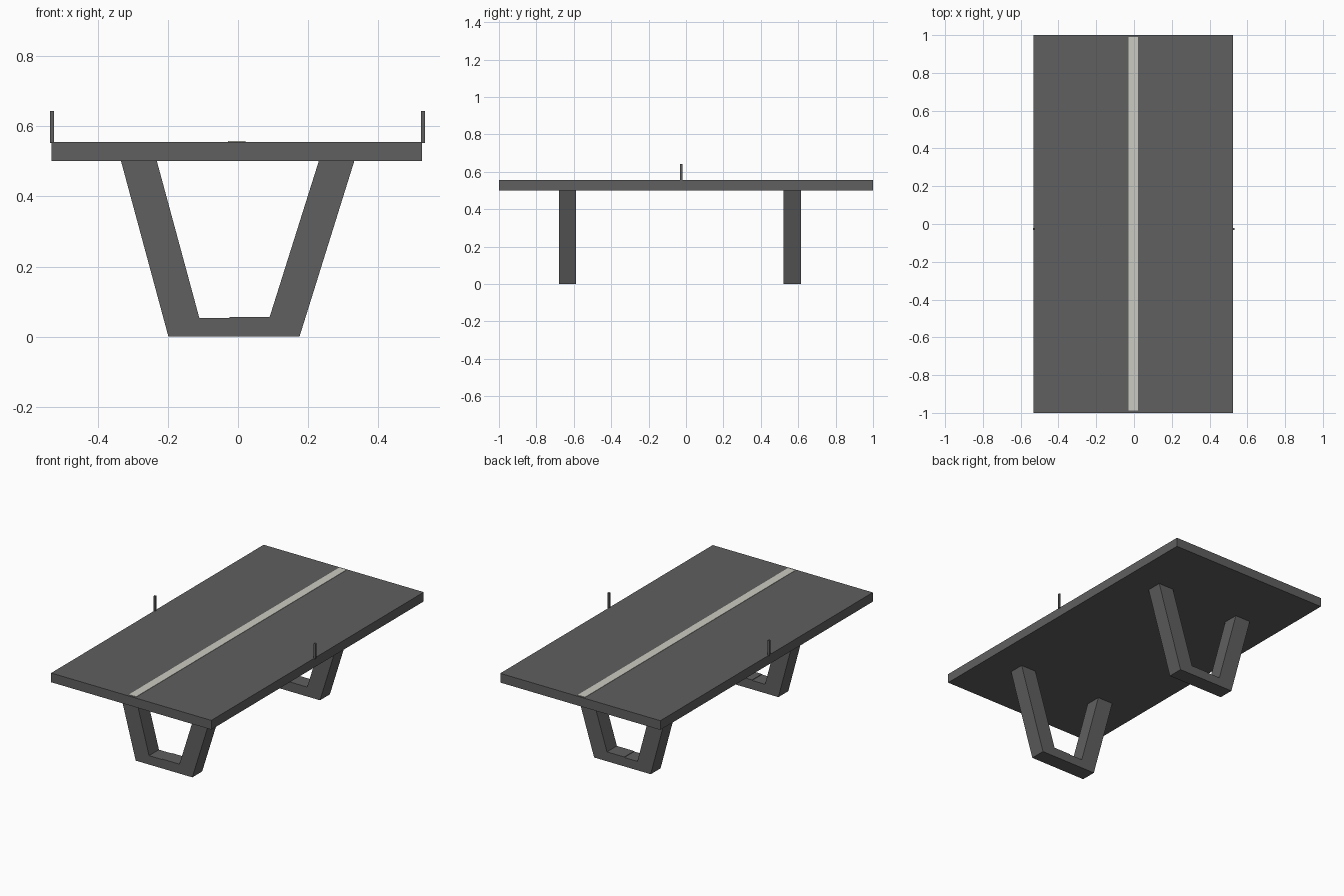
import bpy, bmesh

if "Cube" in bpy.data.objects:
    bpy.data.objects.remove(bpy.data.objects["Cube"])

def material(name, rgb):
    m = bpy.data.materials.new(name)
    m.diffuse_color = (*rgb, 1)
    m.use_nodes = True
    m.node_tree.nodes["Principled BSDF"].inputs["Base Color"].default_value = m.diffuse_color
    return m

grey = material("dark grey", (0.115, 0.115, 0.115))
cream = material("pale line", (0.60, 0.60, 0.54))

def finish(name, bm, mat):
    bmesh.ops.recalc_face_normals(bm, faces=bm.faces)
    me = bpy.data.meshes.new(name)
    bm.to_mesh(me)
    bm.free()
    me.materials.append(mat)
    ob = bpy.data.objects.new(name, me)
    bpy.context.collection.objects.link(ob)
    return ob

def box(name, x, y, z, mat):
    bm = bmesh.new()
    bmesh.ops.create_cube(bm, size=1)
    for v in bm.verts:
        for i, (a, b) in enumerate((x, y, z)):
            v.co[i] = a if v.co[i] < 0 else b
    return finish(name, bm, mat)

def prism(name, profile, y0, y1, mat):
    bm = bmesh.new()
    face = bm.faces.new([bm.verts.new((x, y0, z)) for x, z in profile])
    ext = bmesh.ops.extrude_face_region(bm, geom=[face], use_keep_orig=True)
    for v in ext["geom"]:
        if isinstance(v, bmesh.types.BMVert):
            v.co.y = y1
    return finish(name, bm, mat)

# Table top and centre stripe
box("table_top", (-0.531, 0.524), (-1, 1), (0.5, 0.555), grey)
box("centre_stripe", (-0.028, 0.021), (-0.988, 0.99), (0.553, 0.557), cream)

# Tapered U-shaped legs
leg = [(-0.333, 0.5), (-0.198, 0), (0.175, 0), (0.331, 0.5), (0.23, 0.5),
       (0.09, 0.056), (-0.024, 0.056), (-0.024, 0.053), (-0.11, 0.053), (-0.231, 0.5)]
prism("front_leg", leg, -0.68, -0.587, grey)
prism("back_leg", leg, 0.522, 0.615, grey)

# Net posts at the side edges
for name, x in (("left_net_post", -0.5295), ("right_net_post", 0.5265)):
    box(name, (x - 0.0055, x + 0.0055), (-0.032, -0.02), (0.552, 0.643), grey)
